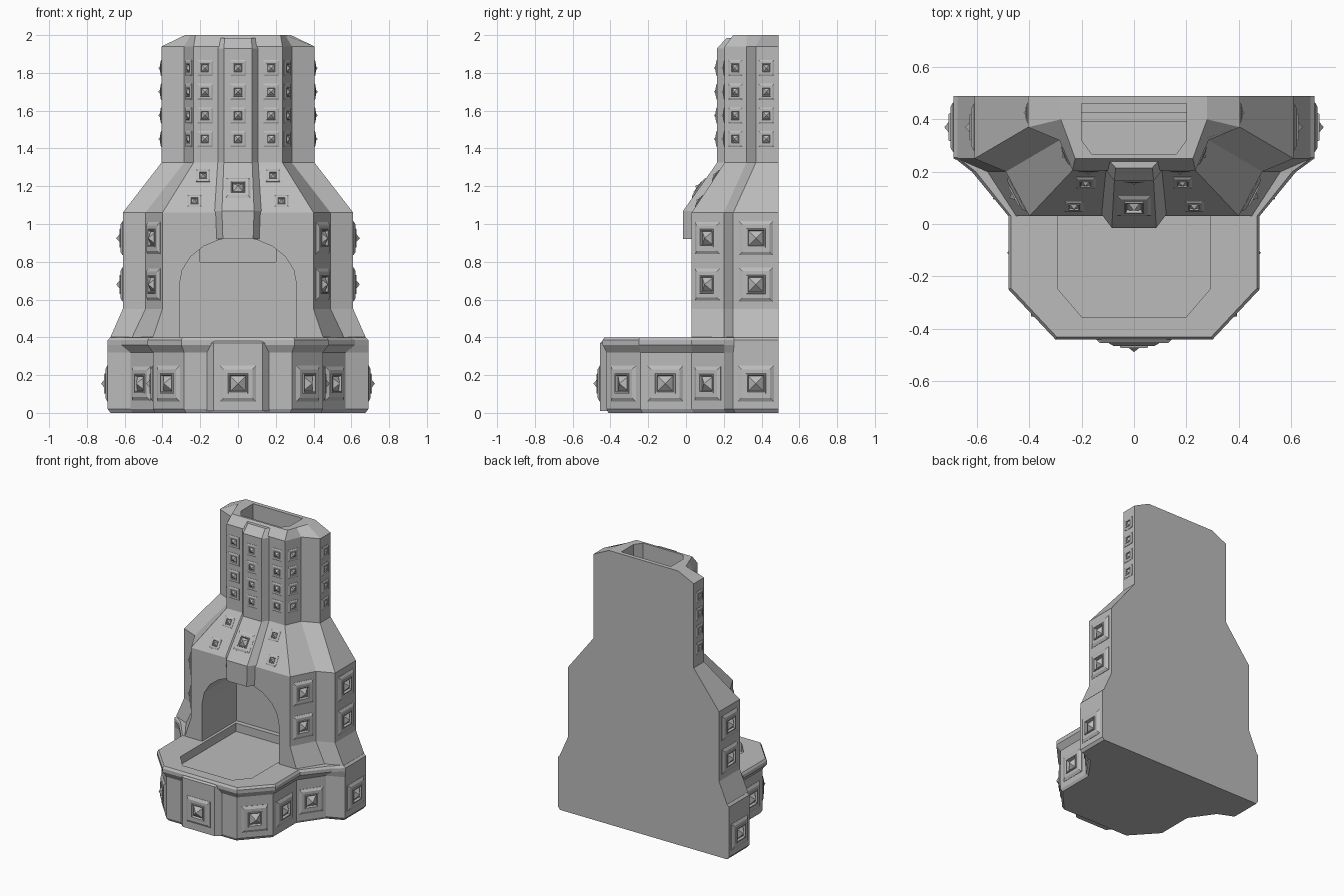
import bpy, bmesh, math
from mathutils import Vector

cube = bpy.data.objects.get("Cube")
if cube:
    bpy.data.objects.remove(cube)

stone = bpy.data.materials.new("grey_stone")
stone.use_nodes = True
grey = (0.5, 0.5, 0.5, 1)
stone.diffuse_color = grey
stone.node_tree.nodes["Principled BSDF"].inputs["Base Color"].default_value = grey


def loft(name, rings, tip=None):
    """Closed solid through rings of equal length, ending in a cap or a tip."""
    bm = bmesh.new()
    loops = [[bm.verts.new(p) for p in ring] for ring in rings]
    n = len(loops[0])
    for a, b in zip(loops, loops[1:]):
        for i in range(n):
            j = (i + 1) % n
            bm.faces.new((a[i], a[j], b[j], b[i]))
    bm.faces.new(loops[0][::-1])
    if tip is None:
        bm.faces.new(loops[-1])
    else:
        t = bm.verts.new(tip)
        for i in range(n):
            bm.faces.new((loops[-1][i], loops[-1][(i + 1) % n], t))
    bmesh.ops.recalc_face_normals(bm, faces=bm.faces)
    mesh = bpy.data.meshes.new(name)
    bm.to_mesh(mesh)
    bm.free()
    mesh.materials.append(stone)
    obj = bpy.data.objects.new(name, mesh)
    bpy.context.collection.objects.link(obj)
    return obj


def level(half, z):
    """Mirror a half outline (right to centre) into a full ring at height z."""
    return [(x, y, z) for x, y in half] + [(-x, y, z) for x, y in reversed(half)]


def cut(target, cutter):
    mod = target.modifiers.new(cutter.name, 'BOOLEAN')
    mod.operation = 'DIFFERENCE'
    mod.solver = 'EXACT'
    mod.object = cutter
    cutter.hide_render = True
    cutter.hide_viewport = True
    cutter.display_type = 'WIRE'


# Outlines of the main body, from back corner to front corner
foot = [(.675, .49), (.675, .26), (.56, .21), (.44, .04)]
base = [(.69, .49), (.69, .25), (.57, .20), (.45, .03)]
trim = [(.69, .49), (.69, .255), (.62, .20), (.48, .03)]
ledge = [(.675, .49), (.675, .255), (.605, .20), (.47, .03)]
skirt = [(.675, .49), (.675, .25), (.56, .20), (.45, .03)]
pillar = [(.61, .49), (.61, .25), (.49, .20), (.40, .03)]
stack = [(.405, .49), (.405, .37), (.285, .32), (.235, .205)]
crown = [(.28, .49), (.28, .40), (.25, .32), (.225, .25)]

body = loft("chimney_body", [
    level(foot, 0), level(base, .02), level(base, .32), level(trim, .36),
    level(trim, .385), level(ledge, .4), level(skirt, .402), level(pillar, .55),
    level(pillar, 1.06), level(stack, 1.325), level(stack, 1.94), level(crown, 2)])

# Hearth platform with overhanging rim
wall = [(.45, .06), (.45, -.24), (.285, -.42)]
rim = [(.48, .06), (.48, -.25), (.30, -.442)]
lip = [(.47, .06), (.47, -.245), (.295, -.432)]
hearth = loft("hearth", [level([(x - .01, y + .01) for x, y in wall], 0),
                         level(wall, .02), level(wall, .32), level(rim, .36),
                         level(rim, .385), level(lip, .4)])

# Front panel of the hearth
panel = [(.17, -.40), (.165, -.42), (.13, -.455)]
loft("hearth_front_panel", [level(panel, .01), level(panel, .37),
                            level([(x - .01, y + .02) for x, y in panel], .385)])

# Central rib: height, front half width, back half width, front y, back y
rib = [(.92, .08, .12, -.015, .04), (1.07, .085, .13, -.015, .045),
       (1.325, .075, .115, .165, .215), (1.93, .075, .115, .165, .215),
       (1.985, .07, .11, .215, .26)]
loft("central_rib", [level([(wb, yb), (wf, yf)], z) for z, wf, wb, yf, yb in rib])

# Firebox arch, fire pit and flue openings
steps = 10
arch = [(.31, .4)] + [(.31 * math.cos(math.pi * i / steps),
                       .68 + .25 * math.sin(math.pi * i / steps))
                      for i in range(steps + 1)] + [(-.31, .4)]
firebox = loft("firebox_cutter", [[(x, y, z) for x, z in arch] for y in (-.1, .425)])
pit_outline = [(.29, .39), (.29, -.25), (.20, -.355)]
pit = loft("pit_cutter", [level(pit_outline, z) for z in (.34, .45)])
flue_outline = [(.20, .46), (.20, .32), (.16, .265)]
flue = loft("flue_cutter", [level(flue_outline, z) for z in (.8, 2.1)])
for cutter in (firebox, pit, flue):
    cut(body, cutter)
cut(hearth, pit)


def stud(name, pos, normal, w, h, out):
    """Bevelled plate with a sunken frame and a pyramid point."""
    n = Vector(normal).normalized()
    side = Vector((0, 0, 1)).cross(n).normalized()
    up = n.cross(side)
    p = Vector(pos)
    rise = out * .35

    def ring(scale, height):
        return [p + side * (sx * w * scale / 2) + up * (sz * h * scale / 2) + n * height
                for sx, sz in ((-1, -1), (1, -1), (1, 1), (-1, 1))]

    loft(name, [ring(1, -.004), ring(1, .002), ring(.8, rise), ring(.56, rise),
                ring(.54, rise * 1.5), ring(.47, rise * 1.5), ring(.42, .002)],
         p + n * out)


def studs(name, pos, normal, zs, w, h, out):
    """Column of studs, mirrored when off centre."""
    for i, z in enumerate(zs):
        for s in ((1, -1) if pos[0] else (1,)):
            tag = {1: "left", -1: "right"}[s] if pos[0] else "centre"
            stud(f"{name}_stud_{tag}_{i + 1}", (s * pos[0], pos[1], z),
                 (s * normal[0], normal[1], normal[2]), w, h, out)


def facet(a, b):
    """Middle and outward direction of an outline edge."""
    return (((a[0] + b[0]) / 2, (a[1] + b[1]) / 2),
            (a[1] - b[1], b[0] - a[0], 0))


# Studs on the base and hearth
low = [.155]
studs("base_side", (.69, .37), (1, 0, 0), low, .19, .19, .035)
studs("base_corner", *facet(base[2], base[3]), low, .17, .18, .035)
studs("hearth_side", (.45, -.11), (1, 0, 0), low, .19, .19, .035)
studs("hearth_corner", *facet(wall[1], wall[2]), low, .18, .19, .035)
studs("hearth_front", (0, -.455), (0, -1, 0), low, .19, .19, .035)

# Studs on the pillars
mid = [.68, .925]
studs("pillar_side", (.61, .37), (1, 0, 0), mid, .18, .18, .035)
studs("pillar_corner", *facet(pillar[2], pillar[3]), mid, .15, .17, .035)

# Studs on the stack
high = [1.45, 1.575, 1.70, 1.825]
studs("stack_side", (.405, .425), (1, 0, 0), high, .08, .085, .017)
studs("stack_corner", *facet(stack[2], stack[3]), high, .08, .085, .017)
studs("stack_front", (.175, .205), (0, -1, 0), high, .085, .085, .017)
studs("stack_rib", (0, .165), (0, -1, 0), high, .085, .085, .017)

# Studs on the sloping hood
studs("hood_rib", (0, .071), (0, -.25, .18), [1.19], .13, .13, .025)
for x, z in ((.185, 1.255), (.23, 1.12)):
    y = .03 + (z - 1.06) * .66
    studs("hood", (x, y), (0, -1, .66), [z], .075, .075, .017)
